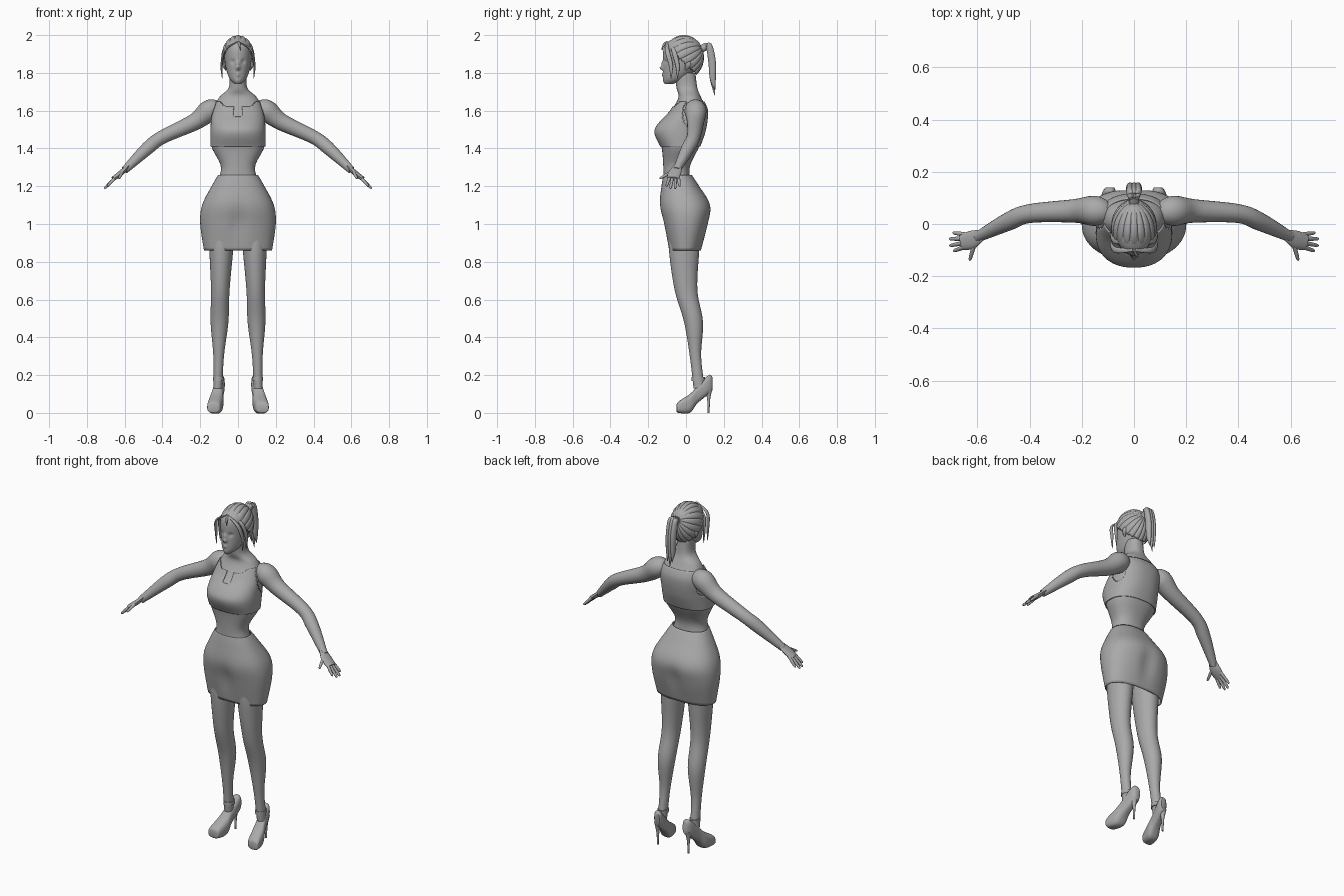
import bpy, bmesh, math
from mathutils import Vector, Matrix

if "Cube" in bpy.data.objects:
    bpy.data.objects.remove(bpy.data.objects["Cube"], do_unlink=True)

tone = .4
grey = bpy.data.materials.new("plain_grey")
grey.use_nodes = True
grey.diffuse_color = (tone, tone, tone, 1)
grey.node_tree.nodes["Principled BSDF"].inputs["Base Color"].default_value = grey.diffuse_color


def finish(name, bm, mirror=False, thickness=None):
    bmesh.ops.recalc_face_normals(bm, faces=bm.faces)
    mesh = bpy.data.meshes.new(name)
    bm.to_mesh(mesh)
    bm.free()
    mesh.materials.append(grey)
    part = bpy.data.objects.new(name, mesh)
    bpy.context.collection.objects.link(part)
    if mirror:
        part.modifiers.new("mirror", 'MIRROR').use_mirror_merge = False
    if thickness:
        part.modifiers.new("thickness", 'SOLIDIFY').thickness = thickness
    bpy.ops.object.select_all(action='DESELECT')
    part.select_set(True)
    bpy.context.view_layer.objects.active = part
    bpy.ops.object.shade_smooth_by_angle(angle=math.radians(50))


def smooth_path(rows, steps):
    """Smooth curve through rows of numbers."""
    rows = [Vector(row) for row in rows]
    last = len(rows) - 1
    path = []
    for i in range(last):
        start, end = rows[i], rows[i + 1]
        leave = (end - rows[max(i - 1, 0)]) / 2
        arrive = (rows[min(i + 2, last)] - start) / 2
        for step in range(steps):
            t = step / steps
            ease = t * t * (3 - 2 * t)
            path.append(start.lerp(end, ease) + leave * t * (1 - t) ** 2 - arrive * t * t * (1 - t))
    return path + [rows[last]]


def skin(rings, caps=True):
    bm = bmesh.new()
    loops = [[bm.verts.new(point) for point in ring] for ring in rings]
    for low, high in zip(loops, loops[1:]):
        for i in range(len(low)):
            bm.faces.new((low[i - 1], low[i], high[i], high[i - 1]))
    if caps:
        bm.faces.new(loops[0])
        bm.faces.new(loops[-1])
    return bm


def rounded(value, power):
    return math.copysign(abs(value) ** (2 / power), value)


def loft(rows, power=2, sides=48, steps=6, caps=True, grow=0, centre=lambda level: 0, lying=False):
    """Rows are (level, half width, front, back) of each section."""
    rings = []
    for level, width, front, back in smooth_path(rows, steps):
        ring = []
        for i in range(sides):
            angle = math.tau * i / sides
            x = centre(level) + (width + grow) * rounded(math.cos(angle), power)
            y = (front + back) / 2 + ((back - front) / 2 + grow) * rounded(math.sin(angle), power)
            ring.append((x, level, y) if lying else (x, y, level))
        rings.append(ring)
    return skin(rings, caps)


def tube(name, rows, flat=1, sides=16, steps=6, mirror=False):
    """Rows are (x, y, z, radius); flat squashes the section."""
    path = smooth_path(rows, steps)
    rings = []
    for i, point in enumerate(path):
        ahead = path[min(i + 1, len(path) - 1)].xyz - path[max(i - 1, 0)].xyz
        across = ahead.cross(Vector((.1, 1, 0))).normalized()
        upright = across.cross(ahead).normalized()
        ring = []
        for k in range(sides):
            angle = math.tau * k / sides
            ring.append(point.xyz + point.w * (across * flat * math.cos(angle) + upright * math.sin(angle)))
        rings.append(ring)
    finish(name, skin(rings), mirror)


def bell(distance, size):
    return math.exp(-(distance / size) ** 2)


def remove_faces(bm, rule):
    doomed = [face for face in bm.faces if rule(*face.calc_center_median())]
    bmesh.ops.delete(bm, geom=doomed, context='FACES')


# torso and neck
torso = [(1.2, .12, -.12, .03), (1.3, .09, -.12, .02), (1.41, .14, -.13, .07), (1.5, .14, -.16, .1),
         (1.6, .13, -.08, .11), (1.67, .1, -.04, .08), (1.72, .05, -.05, .06), (1.8, .045, -.06, .05)]
finish("torso", loft(torso, power=2.3))

# cropped top with scooped neckline, keyhole and armholes
top = loft(torso[2:6], power=2.3, sides=96, steps=12, caps=False, grow=.006)


def bare_skin(x, y, z):
    scoop = 1.62 + 5 * max(0, abs(x) - .05) ** 1.7
    keyhole = abs(x) < .02 and z > 1.57
    armhole = abs(x) > .115 and math.hypot((y - .03) / .05, (z - 1.58) / .08) < 1
    return armhole or (y < .02 and (z > scoop or keyhole)) or z > 1.65


remove_faces(top, bare_skin)
finish("cropped_top", top, thickness=.006)

# skirt with open hem, cleft behind and hollow between the thighs
skirt = loft([(.86, .18, -.09, .08), (1, .2, -.12, .12), (1.1, .19, -.14, .13), (1.2, .14, -.13, .07),
              (1.26, .105, -.12, .03)], power=2.3, sides=64, caps=False)
for v in skirt.verts:
    v.co.y -= math.copysign(.013, v.co.y) * bell(v.co.x, .04) * bell(v.co.z - 1, .09)
finish("skirt", skirt, thickness=.006)

# legs
legs = loft([(.13, .024, .04, .1), (.3, .028, .02, .08), (.48, .047, -.01, .09), (.65, .049, -.06, .06),
             (.86, .063, -.09, .07), (1, .07, -.09, .08)], centre=lambda z: .11 - z / 40)
finish("legs", legs, mirror=True)

# platform shoes, turned slightly outward, with thin heels and ankle straps
shoes = loft([(-.05, .02, .01, .04), (-.04, .035, 0, .06), (.02, .038, 0, .1), (.06, .03, .05, .14),
              (.12, .026, .1, .2), (.14, .016, .12, .19)], power=2.8, centre=lambda y: .12 - y / 5, lying=True)
finish("shoes", shoes, mirror=True)
tube("stiletto_heels", [(.1, .12, .13, .02), (.1, .12, .07, .008), (.1, .12, 0, .005)], mirror=True)
straps = loft([(.17, .028, .03, .1), (.19, .028, .03, .1)], centre=lambda z: .104)
finish("ankle_straps", straps, mirror=True)

# arms and palms
tube("arms", [(.1, .04, 1.61, .04), (.15, .05, 1.6, .058), (.23, .05, 1.54, .045), (.4, .04, 1.46, .036),
              (.48, .01, 1.4, .035), (.6, -.05, 1.285, .02)], sides=24, mirror=True)
tube("palms", [(.58, -.04, 1.31, .02), (.62, -.06, 1.27, .035), (.66, -.07, 1.24, .03)], flat=.4, mirror=True)


def finger(name, base, reach):
    rows = []
    for along, radius in ((-.2, .009), (.5, .008), (.9, .006), (1, .002)):
        rows.append((*(base + reach * along), radius))
    tube(name, rows, mirror=True)


# fingers fan out from the palm, the middle ones longest
for i, name in enumerate(("little", "ring", "middle", "index")):
    fan = .15 - .17 * i
    length = .045 + .015 * math.sin(math.pi * i / 3)
    finger(name + "_fingers", Vector((.65, -.04 - .016 * i, 1.245)),
           length * Vector((math.cos(fan), math.sin(fan), -1)))
finger("thumbs", Vector((.61, -.07, 1.28)), Vector((.02, -.07, -.04)))

# head, with the features of the face raised or sunk
head = loft([(1.74, .015, -.11, -.07), (1.77, .045, -.12, 0), (1.84, .067, -.12, .07), (1.92, .072, -.12, .08),
             (1.96, .06, -.1, .07), (1.99, .02, -.05, .03)], sides=96, steps=12)
nose_tip, bridge, eye, lips, chin = (0, 1.826), (0, 1.85), (.028, 1.86), (0, 1.79), (0, 1.755)
features = ((nose_tip, .011, -.02), (bridge, .012, -.01), (eye, .011, .009), (lips, .01, -.007), (chin, .015, -.004))
for v in head.verts:
    if v.co.y < -.05:
        for (x, z), size, depth in features:
            v.co.y += depth * bell(abs(v.co.x) - x, size) * bell(v.co.z - z, size)
finish("head", head)
tube("ears", [(.065, 0, 1.815, .006), (.076, .01, 1.845, .016), (.072, .01, 1.875, .006)], flat=.5, mirror=True)

# swept-back hair, grooved towards the ponytail root
hair = bmesh.new()
bmesh.ops.create_uvsphere(hair, u_segments=144, v_segments=40, radius=1)
for v in hair.verts:
    ridge = abs(math.sin(9 * math.atan2(v.co.y, v.co.x)))
    v.co *= 1 - .05 * (1 - ridge) ** 2 * v.co.xy.length
bmesh.ops.rotate(hair, verts=hair.verts, matrix=Matrix.Rotation(math.radians(-65), 3, 'X'))
bmesh.ops.scale(hair, verts=hair.verts, vec=(.088, .107, .118))
bmesh.ops.translate(hair, verts=hair.verts, vec=(0, -.012, 1.882))
remove_faces(hair, lambda x, y, z: z < 1.845 - .95 * y)
finish("hair", hair, thickness=.008)

# loose locks beside the face, and a fringe strand
for name, back in (("front_locks", 0), ("side_locks", .035)):
    tube(name, [(.005, back - .1, 1.965, .006), (.07, back - .1, 1.92, .012), (.087, back - .08, 1.84, .011),
                (.084, back - .08, 1.77, .002)], flat=.5, mirror=True)
tube("fringe_strand", [(0, -.1, 1.965, .006), (.01, -.12, 1.945, .006), (.014, -.127, 1.92, .002)])

# ponytail of three locks, the middle one longest
tube("hair_tie", [(0, .07, 1.92, .02), (0, .105, 1.94, .02)])
for side, name in ((-1, "right"), (0, "middle"), (1, "left")):
    x = .015 * side
    lift = .03 * abs(side)
    tube(name + "_ponytail_lock", [(x / 3, .09, 1.93, .012), (x, .12, 1.945, .017), (x, .138, 1.86, .02),
                                   (x, .142, 1.77, .016), (x, .152, 1.68 + lift, .001)], flat=.75)
